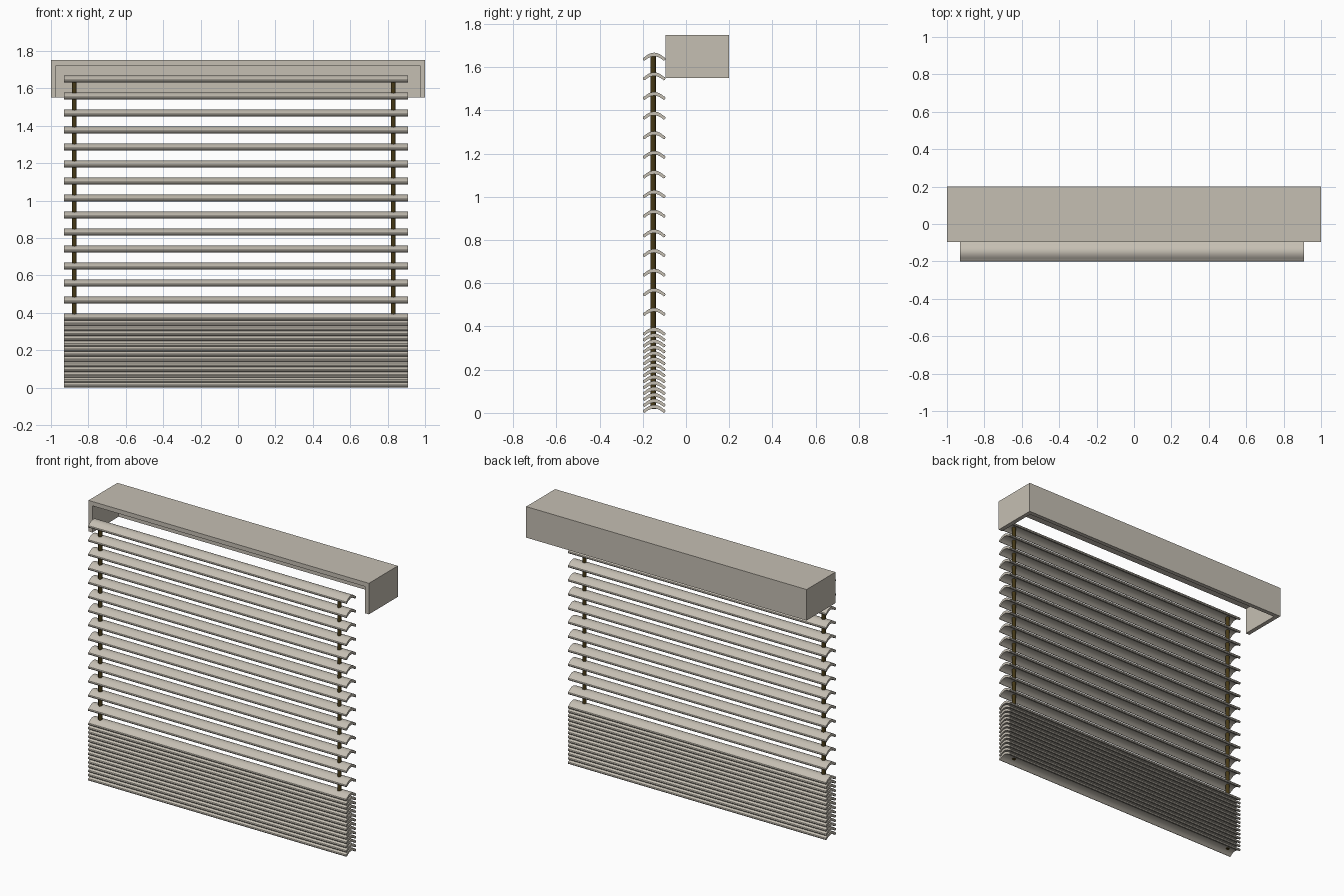
import bpy, bmesh, math

if "Cube" in bpy.data.objects:
    bpy.data.objects.remove(bpy.data.objects["Cube"])


def material(name, rgb):
    m = bpy.data.materials.new(name)
    m.diffuse_color = (*rgb, 1)
    m.use_nodes = True
    m.node_tree.nodes["Principled BSDF"].inputs["Base Color"].default_value = m.diffuse_color
    return m


CREAM = material("warm_grey", (0.56, 0.52, 0.45))
BROWN = material("dark_brown_cord", (0.06, 0.04, 0.008))


def make_object(name, bm, mat, smooth=None):
    bmesh.ops.recalc_face_normals(bm, faces=bm.faces)
    mesh = bpy.data.meshes.new(name)
    bm.to_mesh(mesh)
    bm.free()
    mesh.materials.append(mat)
    ob = bpy.data.objects.new(name, mesh)
    bpy.context.collection.objects.link(ob)
    if smooth:
        bpy.ops.object.select_all(action='DESELECT')
        ob.select_set(True)
        bpy.context.view_layer.objects.active = ob
        bpy.ops.object.shade_smooth_by_angle(angle=math.radians(smooth))
    return ob


# Head box: shell open at the front and underneath
bm = bmesh.new()
bmesh.ops.create_cube(bm, size=1)
for v in bm.verts:
    v.co = (v.co.x * 2, 0.0525 + v.co.y * 0.295, 1.65 + v.co.z * 0.2)
bm.normal_update()
opened = [f for f in bm.faces if f.normal.y < -0.9 or f.normal.z < -0.9]
bmesh.ops.delete(bm, geom=opened, context='FACES')
# normals of the remaining cube faces already point outwards
mesh_box = make_object("head_box", bm, CREAM)
solid = mesh_box.modifiers.new("wall_thickness", 'SOLIDIFY')
solid.thickness = 0.028
solid.offset = -1
solid.use_even_offset = True

# Slat profile: shallow arch with rounded edges, lowest point at z = 0
HALF, RISE, THICK, Y0 = 0.0525, 0.020, 0.017, -0.1475
N = 10


def slat_profile():
    r = THICK / 2
    w = HALF - r
    mid = [(w * (2 * i / N - 1)) for i in range(N + 1)]
    arch = lambda y: r + RISE * (1 - (y / w) ** 2)
    pts = [(y, arch(y) + r) for y in mid]
    pts += [(w + r * math.sin(a), r + r * math.cos(a)) for a in (math.pi / 4, math.pi / 2, 3 * math.pi / 4)]
    pts += [(y, arch(y) - r) for y in reversed(mid)]
    pts += [(-w - r * math.sin(a), r + r * math.cos(a)) for a in (3 * math.pi / 4, math.pi / 2, math.pi / 4)]
    return pts


def add_slat(name, z):
    bm = bmesh.new()
    face = bm.faces.new([bm.verts.new((-0.93, Y0 + y, z + h)) for y, h in slat_profile()])
    ext = bmesh.ops.extrude_face_region(bm, geom=[face], use_keep_orig=True)
    moved = [g for g in ext["geom"] if isinstance(g, bmesh.types.BMVert)]
    bmesh.ops.translate(bm, verts=moved, vec=(1.84, 0, 0))
    make_object(name, bm, CREAM, 40)


# Gathered slats at the bottom, then evenly spread slats above
STACK, SPREAD = 14, 14
STACK_TOP = 0.358
for i in range(STACK):
    add_slat(f"stacked_slat_{i + 1}", STACK_TOP * i / (STACK - 1))
for i in range(SPREAD):
    add_slat(f"open_slat_{i + 1}", STACK_TOP + 0.0909 * (i + 1))

# Two lift cords running through the slats
for name, x in (("left_cord", -0.875), ("right_cord", 0.83)):
    bm = bmesh.new()
    bmesh.ops.create_cone(bm, cap_ends=True, segments=12, radius1=0.0125,
                          radius2=0.0125, depth=1.635)
    bmesh.ops.translate(bm, verts=bm.verts, vec=(x, Y0 - 0.005, 0.0175 + 1.635 / 2))
    make_object(name, bm, BROWN, 40)
